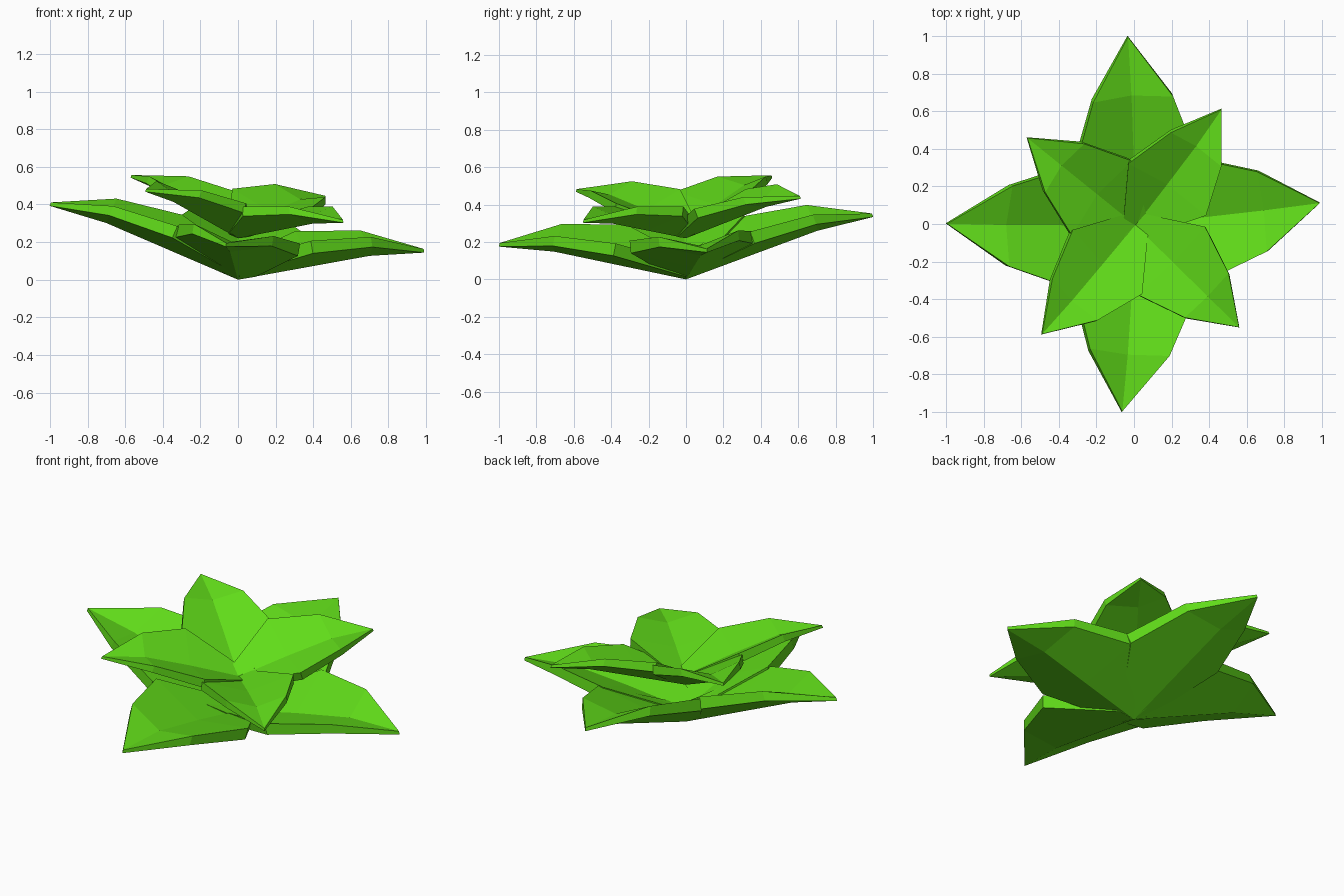
import bpy, bmesh
from math import atan, atan2, cos, hypot
from mathutils import Matrix, Vector

if "Cube" in bpy.data.objects:
    bpy.data.objects.remove(bpy.data.objects["Cube"])

green = bpy.data.materials.new("leaf_green")
green.diffuse_color = (0.12, 0.72, 0.01, 1)
green.use_nodes = True
green.node_tree.nodes["Principled BSDF"].inputs["Base Color"].default_value = green.diffuse_color

# Leaf stations: distance along, half width, fold height, thickness, midrib underside height
STATIONS = [(0.0, 0.09, 0.03, 0.07, 0.0),
            (0.38, 0.33, 0.10, 0.068, 0.0),
            (0.71, 0.215, 0.065, 0.055, 0.0)]
TIP = (1.0, -0.035, 0.02)


def leaf(name, tip_xy, base_z, slope, roll, size):
    """Thick folded leaf running from the centre out to tip_xy."""
    length = hypot(*tip_xy)
    pitch = atan(slope)
    stretch = length / cos(atan(slope - 0.035))
    m = (Matrix.Translation((0, 0, base_z))
         @ Matrix.Rotation(atan2(tip_xy[1], tip_xy[0]), 4, 'Z')
         @ Matrix.Rotation(-pitch, 4, 'Y')
         @ Matrix.Rotation(roll, 4, 'X'))
    bm = bmesh.new()
    rings = []
    for x, w, v, t, z in STATIONS:
        pts = [(w, z + v + t), (0, z + t), (-w, z + v + t),
               (-w, z + v), (0, z), (w, z + v)]
        rings.append([bm.verts.new(m @ Vector((x * stretch, y * size, h * size)))
                      for y, h in pts])
    x, z, t = TIP
    top, low = [bm.verts.new(m @ Vector((x * stretch, 0, h * size)))
                for h in (z + t, z)]
    # skin between stations
    for a, b in zip(rings, rings[1:]):
        for i in range(6):
            j = (i + 1) % 6
            bm.faces.new((a[i], a[j], b[j], b[i]))
    # close the point
    r = rings[-1]
    for f in ((r[0], r[1], top), (r[1], r[2], top), (r[2], r[3], low, top),
              (r[3], r[4], low), (r[4], r[5], low), (r[5], r[0], top, low)):
        bm.faces.new(f)
    # close the stalk end
    r = rings[0]
    bm.faces.new((r[0], r[1], r[4], r[5]))
    bm.faces.new((r[1], r[2], r[3], r[4]))
    bmesh.ops.recalc_face_normals(bm, faces=bm.faces)
    me = bpy.data.meshes.new(name)
    bm.to_mesh(me)
    bm.free()
    me.materials.append(green)
    bpy.context.collection.objects.link(bpy.data.objects.new(name, me))


# Lower whorl of long leaves: tip, slope, roll
for name, tip, slope, roll in [
        ("lower_leaf_right", (0.99, 0.11), 0.18, 0.08),
        ("lower_leaf_back", (-0.03, 1.0), 0.37, 0.13),
        ("lower_leaf_left", (-1.0, 0.0), 0.43, -0.10),
        ("lower_leaf_front", (-0.06, -1.0), 0.21, -0.155)]:
    leaf(name, tip, 0.0, slope, roll, 1.0)

# Upper whorl of short leaves
for name, tip, slope, roll in [
        ("upper_leaf_front_right", (0.56, -0.55), 0.14, 0.0),
        ("upper_leaf_back_right", (0.47, 0.61), 0.31, 0.22),
        ("upper_leaf_back_left", (-0.57, 0.46), 0.48, 0.0),
        ("upper_leaf_front_left", (-0.49, -0.59), 0.36, -0.16)]:
    leaf(name, tip, 0.22, slope, roll, 0.77)
